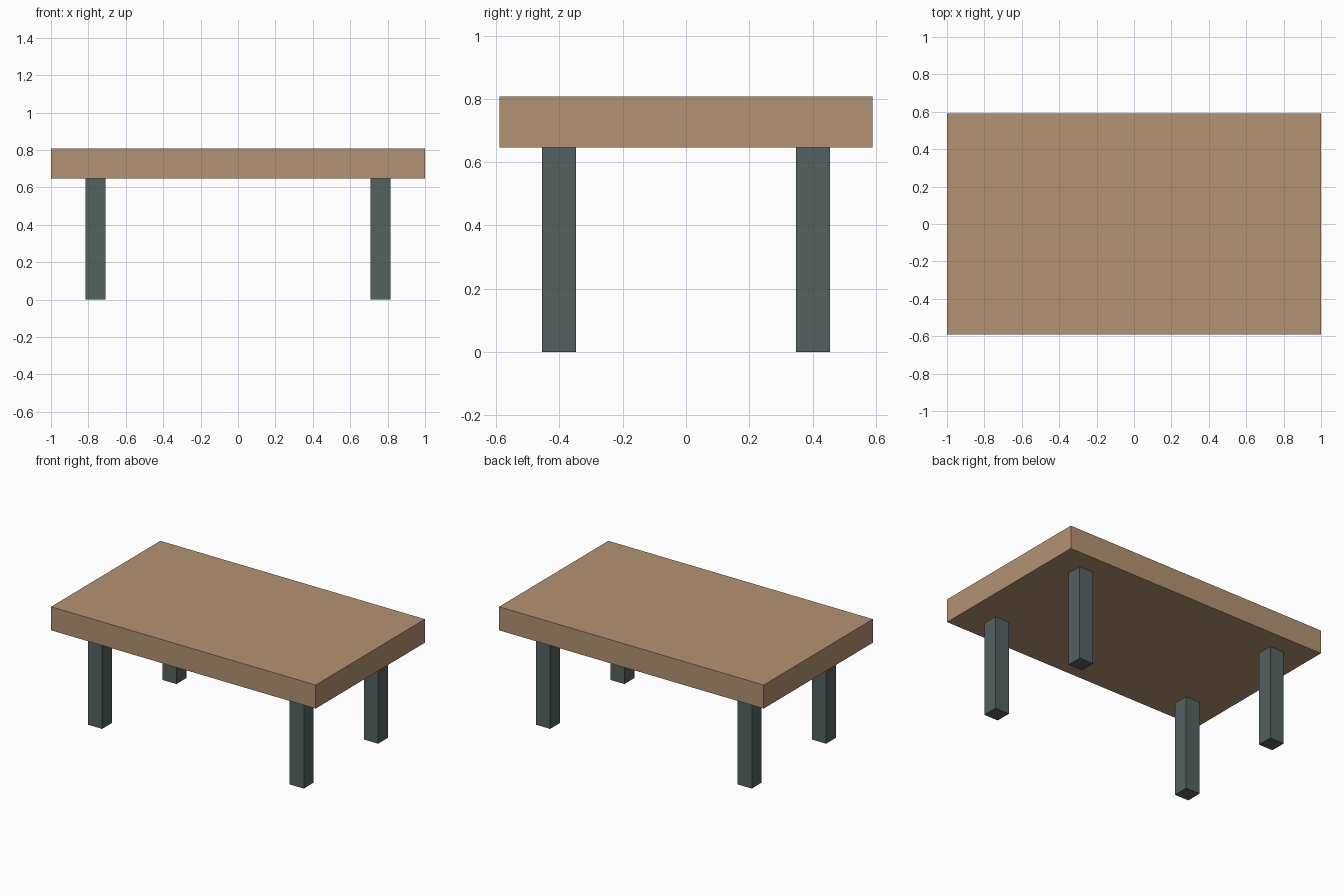
import bpy

if "Cube" in bpy.data.objects:
    bpy.data.objects.remove(bpy.data.objects["Cube"])


def material(name, color):
    mat = bpy.data.materials.new(name)
    mat.diffuse_color = (*color, 1.0)
    mat.use_nodes = True
    mat.node_tree.nodes["Principled BSDF"].inputs["Base Color"].default_value = mat.diffuse_color
    return mat


def box(name, center, size, mat):
    bpy.ops.mesh.primitive_cube_add(size=1, location=center)
    obj = bpy.context.object
    obj.name = name
    obj.scale = size
    bpy.ops.object.transform_apply(location=False, rotation=False, scale=True)
    obj.data.materials.append(mat)
    return obj


wood = material("wood", (0.45, 0.29, 0.17))
dark_grey = material("dark_grey", (0.09, 0.12, 0.12))

LEG_HEIGHT, TOP_HEIGHT = 0.647, 0.808
LEG_WIDTH = 0.107

# Thick slab tabletop
box("tabletop", (0, 0, (LEG_HEIGHT + TOP_HEIGHT) / 2),
    (2.0, 1.179, TOP_HEIGHT - LEG_HEIGHT), wood)

# Four square legs, inset from the corners
for side_y, depth in ((-1, "front"), (1, "back")):
    for side_x, side in ((-1, "left"), (1, "right")):
        box(f"{depth}_{side}_leg",
            (side_x * 0.762, side_y * 0.401, LEG_HEIGHT / 2),
            (LEG_WIDTH, LEG_WIDTH, LEG_HEIGHT), dark_grey)
